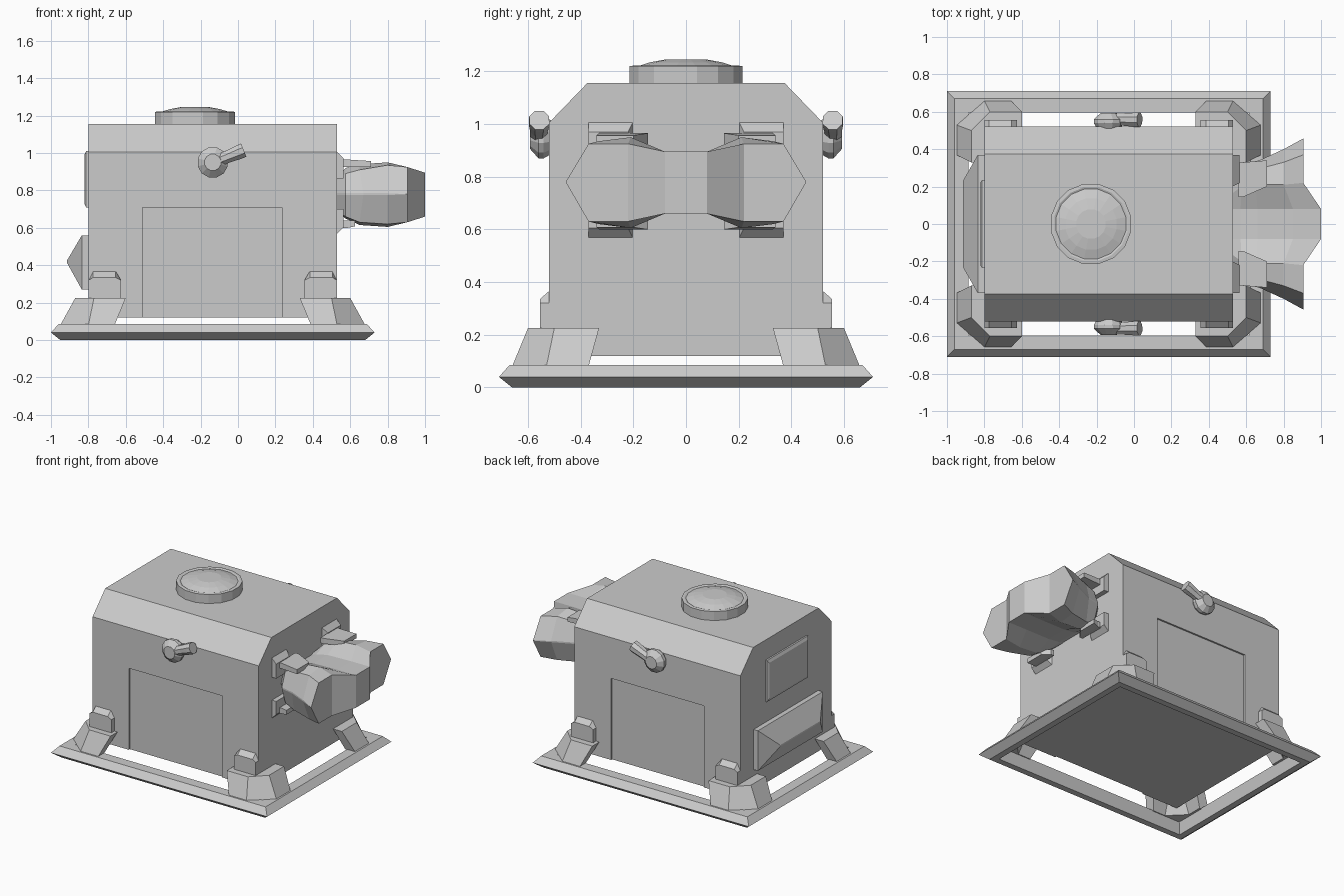
import bpy, bmesh, math
from mathutils import Vector, Matrix

if "Cube" in bpy.data.objects:
    bpy.data.objects.remove(bpy.data.objects["Cube"])

CX = -0.135                      # middle of the body in x
grey = bpy.data.materials.new("hull_grey")
grey.diffuse_color = (0.6, 0.6, 0.6, 1)
grey.use_nodes = True
grey.node_tree.nodes["Principled BSDF"].inputs["Base Color"].default_value = grey.diffuse_color


def finish(name, bm):
    bmesh.ops.remove_doubles(bm, verts=bm.verts, dist=1e-5)
    bmesh.ops.dissolve_degenerate(bm, edges=bm.edges, dist=1e-5)
    bmesh.ops.recalc_face_normals(bm, faces=bm.faces)
    me = bpy.data.meshes.new(name)
    bm.to_mesh(me)
    bm.free()
    me.materials.append(grey)
    ob = bpy.data.objects.new(name, me)
    bpy.context.collection.objects.link(ob)
    return ob


def loft(name, loops, caps=True):
    """Skin closed loops; without caps the last loop joins the first."""
    bm = bmesh.new()
    rows = [[bm.verts.new(p) for p in lp] for lp in loops]
    n = len(rows[0])
    pairs = list(zip(rows, rows[1:])) + ([] if caps else [(rows[-1], rows[0])])
    for a, b in pairs:
        for i in range(n):
            j = (i + 1) % n
            bm.faces.new((a[i], a[j], b[j], b[i]))
    if caps:
        bm.faces.new(rows[0][::-1])
        bm.faces.new(rows[-1])
    return finish(name, bm)


def box(name, x0, x1, y0, y1, z0, z1):
    return loft(name, [[(x0, y0, z), (x1, y0, z), (x1, y1, z), (x0, y1, z)] for z in (z0, z1)])


def lathe(name, profile, sides, mat):
    """Rings of (radius, height) turned about z, then moved by mat."""
    return loft(name, [[mat @ Vector((r * math.cos(2 * math.pi * (i + .5) / sides),
                                      r * math.sin(2 * math.pi * (i + .5) / sides), h))
                        for i in range(sides)] for r, h in profile])


# Body with chamfered shoulders
prof = [(-.52, .12), (.52, .12), (.52, 1.005), (.375, 1.155), (-.375, 1.155), (-.52, 1.005)]
body = loft("body", [[(x, y, z) for y, z in prof] for x in (-.8, .53)])

# Shallow door recesses on both long sides
for s, side in ((-1, "front"), (1, "back")):
    cut = box(side + "_door_cutter", -.51, .235, *sorted((s * .508, s * .6)), .05, .71)
    cut.hide_render = True
    cut.hide_viewport = False
    cut.display_type = 'WIRE'
    m = body.modifiers.new(side + "_door", 'BOOLEAN')
    m.object, m.operation, m.solver = cut, 'DIFFERENCE', 'EXACT'
bpy.context.view_layer.update()
dg = bpy.context.evaluated_depsgraph_get()
body_mesh = bpy.data.meshes.new_from_object(body.evaluated_get(dg))
body.modifiers.clear()
body.data = body_mesh
for ob in [o for o in bpy.data.objects if "cutter" in o.name]:
    bpy.data.objects.remove(ob)

# Base frame: rectangular ring swept through a bevelled section
loft("base_frame", [[(CX + sx * (.865 - d), sy * (.71 - d), z)
                     for sx, sy in ((-1, -1), (1, -1), (1, 1), (-1, 1))]
                    for d, z in ((0, .04), (.04, .085), (.115, .085), (.095, 0), (.05, 0))], caps=False)

# Corner feet wrapping the body, with small bracket plates above
low = [(.39, .66), (.53, .66), (.68, .53), (.68, .37), (.60, .37), (.60, .48), (.49, .59), (.39, .59)]
high = [(.33, .60), (.50, .60), (.60, .50), (.60, .33), (.53, .33), (.53, .46), (.47, .52), (.33, .52)]
for sx in (-1, 1):
    for sy in (-1, 1):
        def place(x, y, z):
            return (CX + sx * (x - CX), sy * y, z)
        loft("corner_foot", [[place(x, y, z) for x, y in ring]
                             for ring, z in ((low, .08), (high, .225))])
        shape = [(.355, .22), (.53, .22), (.53, .32), (.505, .37), (.385, .37), (.355, .32)]
        loft("foot_bracket", [[place(x, .515, z) for x, z in shape],
                              [place(x, .555, min(z, .335)) for x, z in shape]])

# Roof hatch: rim and low dome
lathe("roof_hatch", [(.218, 1.15), (.218, 1.22), (.20, 1.222), (.19, 1.218), (.14, 1.234),
                     (.08, 1.245)], 16, Matrix.Translation((-.23, 0, 0)))

# Side latches: round pivot and angled lever
for s in (-1, 1):
    piv = Matrix.Translation((-.135, s * .51, .95)) @ Matrix.Rotation(-s * math.pi / 2, 4, 'X')
    lathe("latch_pivot", [(.065, 0), (.083, .03), (.083, .05), (.045, .083)], 12, piv)
    a, b = Vector((-.13, s * .56, .95)), Vector((.03, s * .557, 1.015))
    d = b - a
    lever = Matrix.Translation(a) @ d.to_track_quat('Z', 'Y').to_matrix().to_4x4()
    lathe("latch_lever", [(.034, 0), (.036, d.length * .5), (.041, d.length * .85),
                          (.041, d.length)], 8, lever)

# Rear window plate and rear hipped locker
def rear(name, steps):
    loft(name, [[(x, -y, z0), (x, y, z0), (x, y, z1), (x, -y, z1)] for x, y, z0, z1 in steps])

rear("rear_window", [(-.79, .235, .71, 1.01), (-.812, .235, .71, 1.01), (-.822, .22, .73, .99)])
rear("rear_locker", [(-.79, .37, .27, .56), (-.835, .37, .27, .56), (-.915, .23, .414, .424)])

# Snout: dumbbell sections lofted along x, (x, half width, top, bottom) per column
def section(cols):
    half = [(x, y, t, b) for x, y, t, b in cols]
    full = [(x, -y, t, b) for x, y, t, b in half[::-1]] + half
    return [(x, y, t) for x, y, t, b in full] + [(x, y, b) for x, y, t, b in full[::-1]]

stations = [
    [(.52, .08, .85, .69), (.52, .16, .86, .69), (.52, .22, .85, .70), (.52, .25, .785, .775)],
    [(.57, .08, .87, .67), (.575, .20, .92, .65), (.575, .28, .89, .66), (.575, .32, .785, .775)],
    [(.66, .08, .89, .66), (.65, .21, .94, .615), (.65, .29, .91, .63), (.67, .34, .785, .775)],
    [(.85, .08, .895, .66), (.80, .21, .95, .605), (.80, .33, .935, .62), (.80, .40, .785, .775)],
    [(1.0, .08, .895, .66), (.905, .22, .925, .63), (.905, .37, .925, .63), (.905, .457, .78, .78)],
]
bm = bmesh.new()
rows = [[bm.verts.new(p) for p in section(st)] for st in stations]
n = len(rows[0])
for a, b in zip(rows, rows[1:]):
    for i in range(n):
        bm.faces.new((a[i], a[(i + 1) % n], b[(i + 1) % n], b[i]))
for r in (rows[0], rows[-1]):
    for i in range(n // 2 - 1):
        bm.faces.new((r[i], r[i + 1], r[n - 2 - i], r[n - 1 - i]))
finish("snout", bm)

# Snout clamps: plate on the hull and a tapering finger, above and below
for s in (-1, 1):
    for name, z_in, z_mid, z_out, reach in (("upper", .865, .925, 1.01, .71), ("lower", .70, .64, .565, .625)):
        k = .04 if z_out > z_in else -.04
        outline = [(.20, z_in), (.37, z_in), (.37, z_out), (.20, z_out)]
        loft(name + "_clamp_plate", [[(.525, s * y, z) for y, z in outline],
                                     [(.565, s * (y if y > .3 else .22), z - (k if z == z_out else 0))
                                      for y, z in outline]])
        loft(name + "_clamp_finger",
             [[(.56, s * .145, z_mid), (.56, s * .33, z_mid), (.56, s * .33, z_mid + k), (.56, s * .145, z_mid + k)],
              [(.585, s * .145, z_mid), (.585, s * .33, z_mid), (.585, s * .33, z_mid + k), (.585, s * .145, z_mid + k)],
              [(reach, s * .20, z_mid), (reach, s * .34, z_mid), (reach, s * .34, z_mid + k * .8),
               (reach, s * .20, z_mid + k * .8)]])
